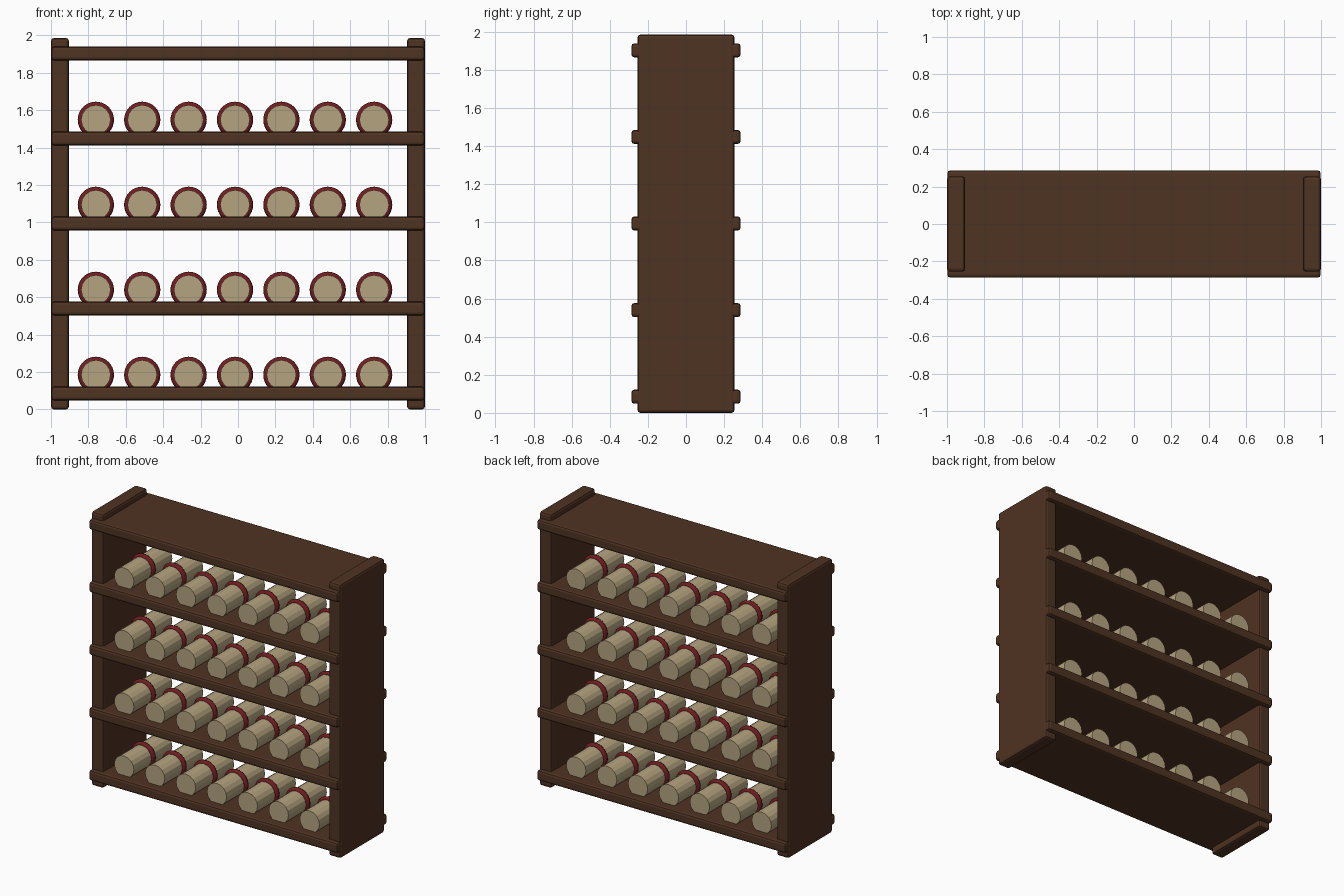
import bpy, math

if "Cube" in bpy.data.objects:
    bpy.data.objects.remove(bpy.data.objects["Cube"])


def material(name, rgb):
    m = bpy.data.materials.new(name)
    m.diffuse_color = (*rgb, 1)
    m.use_nodes = True
    m.node_tree.nodes["Principled BSDF"].inputs["Base Color"].default_value = m.diffuse_color
    return m


WOOD = material("dark_wood", (0.078, 0.033, 0.016))
PAPER = material("parchment", (0.46, 0.37, 0.215))
RED = material("red_band", (0.16, 0.012, 0.014))


def finish(name, mat):
    ob = bpy.context.object
    ob.name = name
    ob.data.materials.append(mat)
    return ob


def board(name, loc, size):
    """Wooden board with softened edges."""
    bpy.ops.mesh.primitive_cube_add(size=1, location=loc)
    ob = finish(name, WOOD)
    ob.scale = size
    bpy.ops.object.transform_apply(location=False, rotation=False, scale=True)
    bev = ob.modifiers.new("soft_edges", 'BEVEL')
    bev.width = 0.016
    bev.segments = 2


def scroll(name, x, z):
    """Rolled parchment lying front to back, tied with a round band."""
    rot = (math.pi / 2, 0, 0)
    bpy.ops.mesh.primitive_cylinder_add(vertices=16, radius=0.079, depth=0.44,
                                        location=(x, 0, z), rotation=rot)
    finish(name, PAPER)
    bpy.ops.mesh.primitive_torus_add(major_segments=32, minor_segments=8,
                                     major_radius=0.078, minor_radius=0.019,
                                     location=(x, 0, z), rotation=rot)
    finish(name + "_band", RED)
    bpy.ops.object.shade_smooth_by_angle(angle=math.radians(50))


# upright side panels
for side, sx in (("left", -1), ("right", 1)):
    board(side + "_side_panel", (sx * 0.952, 0, 0.993), (0.096, 0.51, 1.986))

# five shelves, the uppermost one is the lid; scrolls lie on the lower four
for i in range(5):
    z = 0.085 + i * 0.4545
    board(f"shelf_{i + 1}", (0, 0, z), (1.996, 0.574, 0.074))
    if i < 4:
        for j in range(7):
            scroll(f"scroll_{i + 1}_{j + 1}", -0.76 + j * 0.248, z + 0.1)
